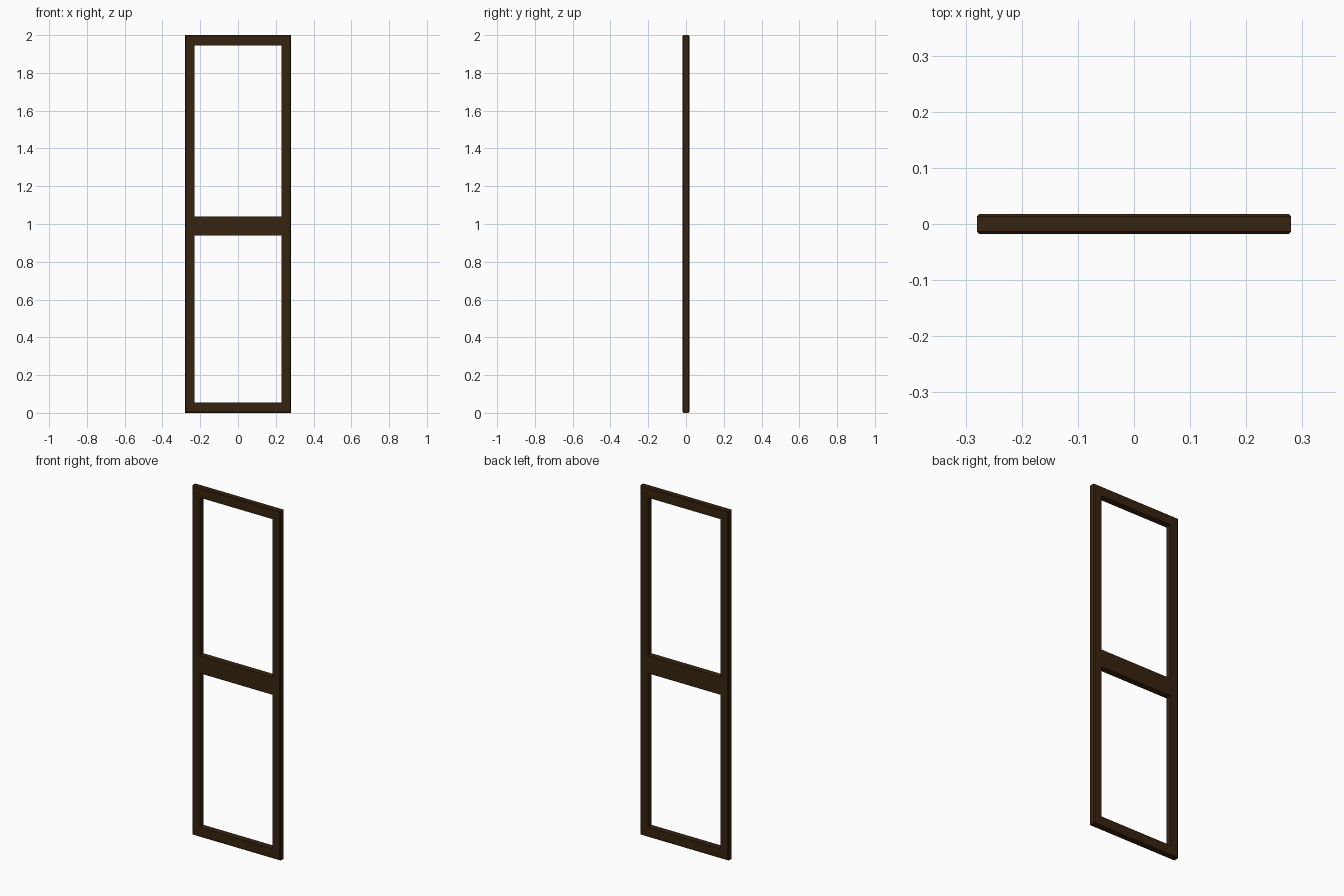
import bpy
import bmesh

cube = bpy.data.objects.get("Cube")
if cube:
    bpy.data.objects.remove(cube, do_unlink=True)

WIDTH, HEIGHT, DEPTH = 0.56, 2.0, 0.035
STILE, RAIL = 0.05, 0.056
MID_LOW, MID_HIGH = 0.938, 1.039
CHAMFER = 0.004

# Dark stained wood
wood = bpy.data.materials.new("dark brown wood")
wood.use_nodes = True
colour = (0.038, 0.017, 0.005, 1)
wood.diffuse_color = colour
shader = next(n for n in wood.node_tree.nodes if n.type == "BSDF_PRINCIPLED")
shader.inputs["Base Color"].default_value = colour
shader.inputs["Roughness"].default_value = 0.7

# Stiles and rails laid out as one grid, with the two openings left empty
half = WIDTH / 2
xs = [-half, -half + STILE, half - STILE, half]
zs = [0, RAIL, MID_LOW, MID_HIGH, HEIGHT - RAIL, HEIGHT]
bm = bmesh.new()
verts = [[bm.verts.new((x, -DEPTH / 2, z)) for x in xs] for z in zs]
for row in range(len(zs) - 1):
    for col in range(len(xs) - 1):
        if col == 1 and row in (1, 3):
            continue
        bm.faces.new((verts[row][col], verts[row][col + 1],
                      verts[row + 1][col + 1], verts[row + 1][col]))
bmesh.ops.delete(bm, geom=[v for v in bm.verts if not v.link_faces], context="VERTS")

# Thickness of the frame
front = bm.faces[:]
back = bmesh.ops.extrude_face_region(bm, geom=front, use_keep_orig=True)["geom"]
bmesh.ops.translate(bm, vec=(0, DEPTH, 0),
                    verts=[g for g in back if isinstance(g, bmesh.types.BMVert)])
bmesh.ops.recalc_face_normals(bm, faces=bm.faces)


# Small chamfer around the outside rim, front and back
def on_rim(edge):
    a, b = (v.co for v in edge.verts)
    same_depth = abs(a.y - b.y) < 1e-5
    on_side = all(abs(abs(c.x) - half) < 1e-5 for c in (a, b))
    on_end = any(all(abs(c.z - z) < 1e-5 for c in (a, b)) for z in (0, HEIGHT))
    return same_depth and (on_side or on_end)


bmesh.ops.bevel(bm, geom=[e for e in bm.edges if on_rim(e)], offset=CHAMFER,
                segments=1, affect="EDGES")

mesh = bpy.data.meshes.new("panel_frame")
bm.to_mesh(mesh)
bm.free()
mesh.materials.append(wood)
frame = bpy.data.objects.new("panel_frame", mesh)
bpy.context.collection.objects.link(frame)
